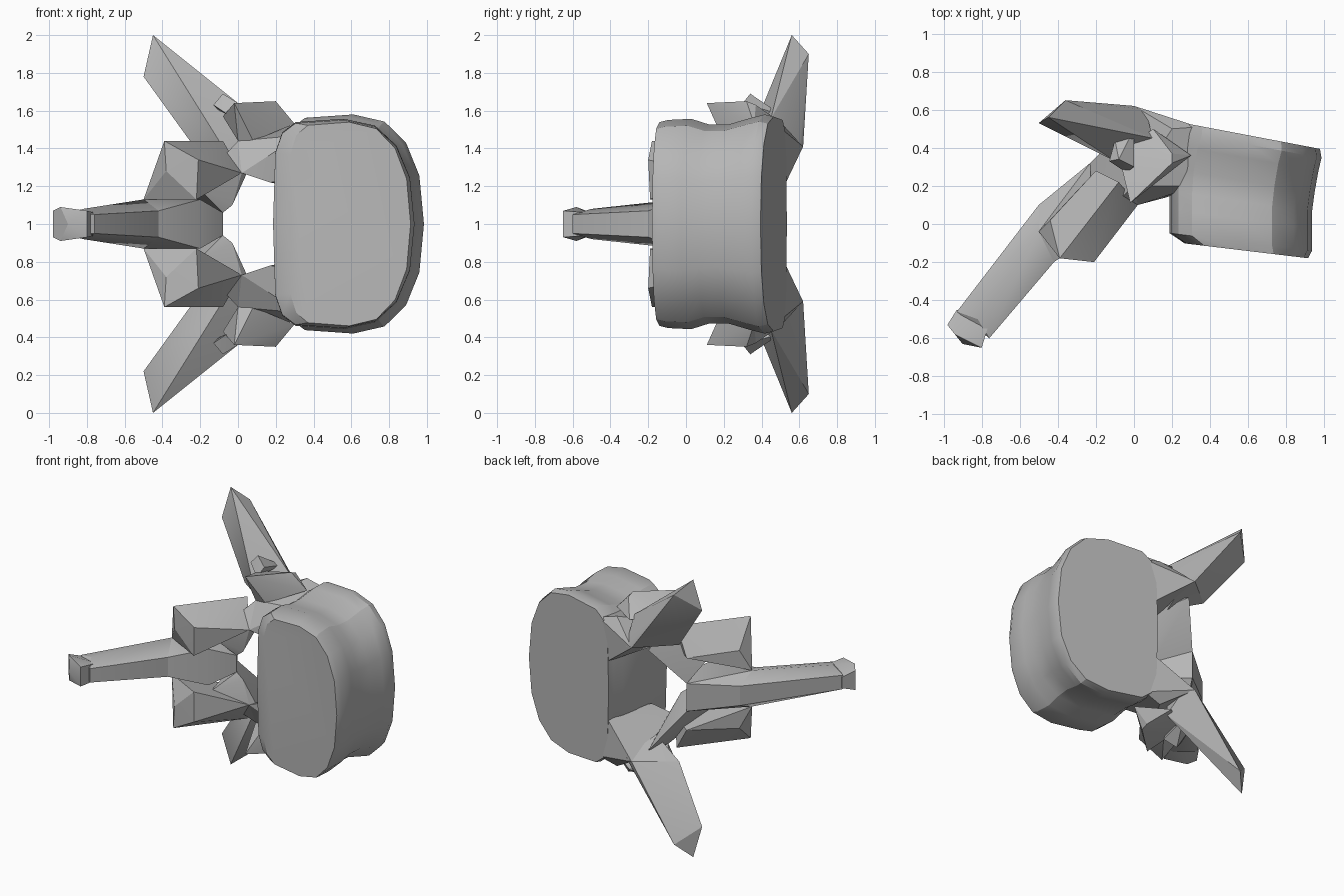
import bpy, bmesh, math

cube = bpy.data.objects.get("Cube")
if cube:
    bpy.data.objects.remove(cube)

bone = bpy.data.materials.new("bone_grey")
bone.use_nodes = True
grey = 0.47
colour = (grey, grey, grey, 1)
bone.diffuse_color = colour
bone.node_tree.nodes["Principled BSDF"].inputs["Base Color"].default_value = colour


def finish(name, bm):
    """Turn a bmesh into a shaded object."""
    bmesh.ops.recalc_face_normals(bm, faces=bm.faces)
    mesh = bpy.data.meshes.new(name)
    bm.to_mesh(mesh)
    bm.free()
    mesh.materials.append(bone)
    obj = bpy.data.objects.new(name, mesh)
    bpy.context.collection.objects.link(obj)
    bpy.ops.object.select_all(action="DESELECT")
    obj.select_set(True)
    bpy.context.view_layer.objects.active = obj
    bpy.ops.object.shade_smooth_by_angle(angle=math.radians(28))


def mirrored(points):
    """Reflect points through the mid plane."""
    return [(x, y, -height) for x, y, height in points]


def hull(name, points):
    """Faceted bone chunk; heights are measured from the mid plane z = 1."""
    bm = bmesh.new()
    for x, y, height in points:
        bm.verts.new((x, y, 1 + height))
    result = bmesh.ops.convex_hull(bm, input=bm.verts)
    loose = set(result["geom_interior"]) | set(result["geom_unused"])
    spare = [item for item in loose if isinstance(item, bmesh.types.BMVert)]
    bmesh.ops.delete(bm, geom=spare, context="VERTS")
    finish(name, bm)


def pair(name, points):
    """One chunk above the mid plane and its twin below."""
    hull("upper_" + name, points)
    hull("lower_" + name, mirrored(points))


def middle(name, points):
    """One chunk spanning the mid plane."""
    hull(name, points + mirrored(points))


def rounded(value, power):
    """Superellipse term that keeps its sign."""
    return math.copysign(abs(value) ** power, value)


def body_ring(bm, depth, wide, tall, shift, sides=16):
    """One slanted loop of the body: blunt on the arch side, rounder opposite."""
    loop = []
    for i in range(sides):
        angle = math.tau * i / sides
        across, up = math.cos(angle), math.sin(angle)
        power = 0.85 if across > 0 else 0.4
        x = 0.59 + shift + 0.39 * wide * rounded(across, power)
        height = 0.58 * tall * rounded(up, power)
        front = -0.07 - 0.12 * x
        back = 0.58 - 0.19 * x
        y = front + (back - front) * depth
        loop.append(bm.verts.new((x, y, 1 + height)))
    return loop


# Drum-shaped body with a pinched waist and slanted ends
bm = bmesh.new()
loops = [body_ring(bm, *ring) for ring in (
    (0, 0.83, 0.93, 0), (0.07, 0.96, 0.95, -0.03), (0.27, 0.96, 0.96, -0.03),
    (0.42, 0.96, 0.91, -0.03), (0.6, 0.97, 0.91, -0.02),
    (0.8, 0.97, 0.97, 0), (0.92, 0.96, 1, 0.02), (1, 0.94, 0.98, 0.02))]
for first, second in zip(loops, loops[1:]):
    for i in range(len(first)):
        bm.faces.new((first[i - 1], first[i], second[i], second[i - 1]))
bm.faces.new(loops[0])
bm.faces.new(loops[-1])
finish("body", bm)

# Landmarks where neighbouring chunks meet
arch_inner = (0.02, 0.1, 0.27)
arch_crook = (0, 0.2, 0.44)
wing_back = (0, 0.62, 0.41)
wing_front = (-0.1, 0.33, 0.44)
wing_top = (-0.1, 0.44, 0.6)
canal_edge = (-0.08, 0.1, 0.06)
rear_cleft = (-0.23, 0.32, 0.1)
spine_nape = (-0.5, 0.1, 0.07)
spine_shelf = (-0.5, -0.04, 0.13)
spine_keel = (-0.42, -0.2, 0.07)

# Bridges from the body to the arch, flush with the back of the body
pair("pedicle", [
    arch_inner, arch_crook, wing_back, (0.3, 0.2, 0.24), (0.27, 0.52, 0.2),
    (0.17, 0.14, 0.22), (0.34, 0.51, 0.5), (0.33, 0.2, 0.47), (0.2, 0.5, 0.54)])

# Long side wings
pair("transverse_process", [
    wing_back, wing_front, wing_top, (0.06, 0.6, 0.4), (0, 0.34, 0.32),
    (0.1, 0.45, 0.56), (-0.24, 0.42, 0.42),
    (-0.45, 0.56, 1), (-0.5, 0.53, 0.78), (-0.36, 0.65, 0.9)])

# Flared joint plates and the small knobs on them
pair("joint_plate", [
    arch_crook, (-0.02, 0.11, 0.64), (0.2, 0.32, 0.65), (0.2, 0.37, 0.63),
    (0.08, 0.2, 0.44), (-0.08, 0.36, 0.57), (0.3, 0.36, 0.53), (0.1, 0.5, 0.54)])
pair("joint_knob", [
    wing_top, (-0.13, 0.33, 0.63), (-0.08, 0.34, 0.69), (0, 0.3, 0.64),
    (-0.04, 0.27, 0.57), (0, 0.5, 0.58)])

# Sloping walls of the arch
pair("lamina", [
    arch_inner, arch_crook, rear_cleft, canal_edge, (0.07, 0.15, 0.32),
    (-0.13, 0.32, 0.28), (-0.05, 0.5, 0.36), (-0.03, 0.1, 0.1), (-0.22, 0, 0.2)])

# Blocky lower joint processes
pair("joint_block", [
    arch_inner, spine_shelf, (-0.39, -0.18, 0.44), (-0.21, -0.2, 0.34),
    (-0.22, -0.19, 0.13), (-0.44, 0.02, 0.28), (-0.08, 0.22, 0.44),
    (-0.2, 0.28, 0.26), (-0.38, -0.18, 0.28)])

# Ridge joining both halves of the arch
middle("arch_ridge", [
    canal_edge, rear_cleft, spine_nape, spine_shelf, spine_keel, (-0.2, -0.05, 0.13)])

# Tapering spine with a swollen tip
middle("spine_shaft", [
    spine_nape, spine_shelf, spine_keel, (-0.3, 0.05, 0.1),
    (-0.93, -0.46, 0.05), (-0.82, -0.5, 0.08), (-0.76, -0.6, 0.05)])
middle("spine_tip", [
    (-0.93, -0.45, 0.04), (-0.98, -0.53, 0.07), (-0.94, -0.58, 0.09),
    (-0.8, -0.65, 0.07), (-0.9, -0.63, 0), (-0.76, -0.52, 0.06)])
